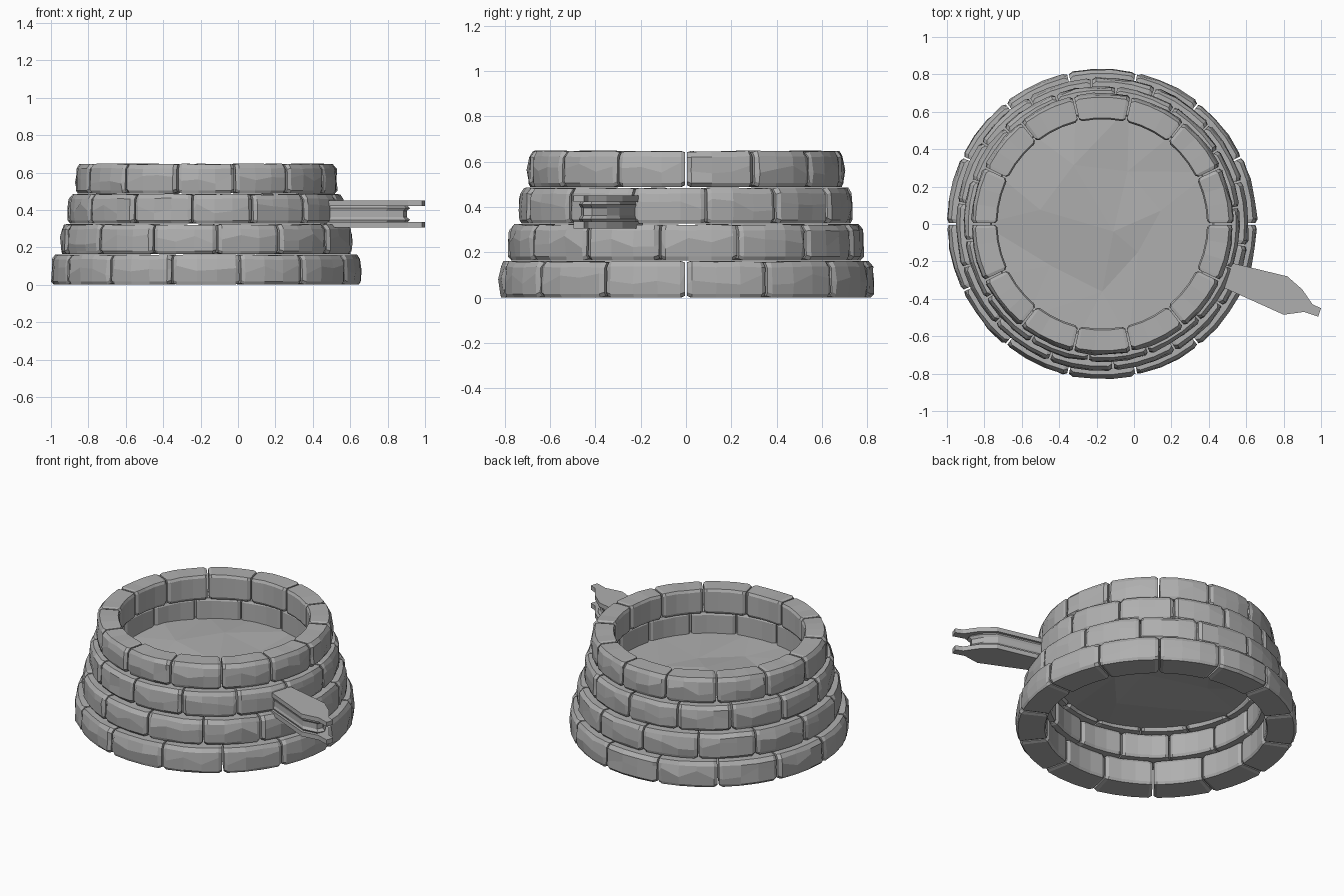
import bpy
import bmesh
import math
import random
from mathutils import Matrix, Vector

random.seed(4)
if "Cube" in bpy.data.objects:
    bpy.data.objects.remove(bpy.data.objects["Cube"])

CENTRE = Vector((-0.17, 0, 0))


def make_material(name, value):
    mat = bpy.data.materials.new(name)
    mat.use_nodes = True
    color = (value, value, value, 1)
    mat.diffuse_color = color
    mat.node_tree.nodes["Principled BSDF"].inputs["Base Color"].default_value = color
    return mat


STONE = make_material("stone grey", 0.43)


def finish(bm, name, location):
    bmesh.ops.recalc_face_normals(bm, faces=bm.faces)
    mesh = bpy.data.meshes.new(name)
    bm.to_mesh(mesh)
    bm.free()
    mesh.materials.append(STONE)
    obj = bpy.data.objects.new(name, mesh)
    obj.location = location
    bpy.context.collection.objects.link(obj)
    return obj


def skin(bm, loops):
    """Bridge equal point loops into a capped solid."""
    rings = [[bm.verts.new(p) for p in loop] for loop in loops]
    n = len(rings[0])
    for a, b in zip(rings, rings[1:]):
        for i in range(n):
            j = (i + 1) % n
            bm.faces.new((a[i], a[j], b[j], b[i]))
    bm.faces.new(rings[0])
    bm.faces.new(rings[-1])


def add_brick(bm, start, end, inner, outer, low, high):
    """Rough hewn stone: a chamfered section swept along an arc."""
    c = 0.016
    mid = (low + high) / 2
    loops = []
    for t in (0, 0.06, 0.36, 0.66, 0.94, 1):
        angle = start + (end - start) * t
        tip = 0.012 if t in (0, 1) else 0
        dent = 0 if tip else random.uniform(0, 0.014)
        sag = 0 if tip else random.uniform(0, 0.006)
        r0, r1 = inner + tip, outer - tip
        z0, z1 = low + tip * 0.6, high - tip * 0.6 - sag
        section = [(r0 + c * 0.5, z0), (r1 - c, z0), (r1 - dent, z0 + c),
                   (r1 - random.uniform(0, 0.008), mid + random.uniform(-0.03, 0.03)),
                   (r1 - dent - 0.004, z1 - c * 1.5), (r1 - c * 1.6, z1),
                   (r0 + c * 0.5, z1), (r0, z1 - c), (r0, z0 + c)]
        loops.append([(r * math.cos(angle), r * math.sin(angle), z) for r, z in section])
    skin(bm, loops)


# Four stepped courses of stones with staggered joints
COUNT = 14
STEP = math.tau / COUNT
COURSES = [
    ("bottom_course", 0.65, 0.832, 0.0, 0.164, 0),
    ("second_course", 0.62, 0.787, 0.164, 0.326, -8.5),
    ("third_course", 0.59, 0.742, 0.326, 0.488, 7),
    ("top_course", 0.56, 0.704, 0.488, 0.65, 0),
]
for name, inner, outer, low, high, offset in COURSES:
    bm = bmesh.new()
    gap = 0.005 / outer
    for k in range(COUNT):
        a = math.radians(offset) + k * STEP
        add_brick(bm, a + gap, a + STEP - gap, inner, outer, low + 0.001, high - 0.001)
    finish(bm, name, CENTRE)

# Uneven floor inside the ring
bm = bmesh.new()
hub = bm.verts.new((0.06, -0.04, 0.37))
previous = [hub]
rows = []
for radius, sides, spread in ((0.3, 7, 0.03), (0.64, 14, 0.012)):
    row = []
    for k in range(sides):
        a = math.tau * (k + (0.25 if sides == 7 else 0)) / sides
        r = radius + (random.uniform(-0.07, 0.07) if sides == 7 else 0)
        z = 0.352 + random.uniform(-spread, spread)
        row.append(bm.verts.new((r * math.cos(a), r * math.sin(a), z)))
    rows.append(row)
near, far = rows
for k in range(7):
    n = (k + 1) % 7
    bm.faces.new((hub, near[k], near[n]))
    bm.faces.new((near[k], far[2 * k], far[2 * k + 1]))
    bm.faces.new((near[k], far[2 * k + 1], near[n]))
    bm.faces.new((near[n], far[2 * k + 1], far[2 * n]))
finish(bm, "floor", CENTRE)

# Bellows: two boards with a pleated body between them
BOARD = [(0.45, -0.19), (0.53, -0.21), (0.82, -0.28), (0.90, -0.35), (0.955, -0.43),
         (1.0, -0.45), (0.985, -0.495), (0.91, -0.47), (0.80, -0.485), (0.49, -0.345),
         (0.44, -0.32)]
BODY = [(0.45, -0.20), (0.53, -0.22), (0.81, -0.29), (0.88, -0.35), (0.92, -0.42),
        (0.90, -0.46), (0.80, -0.472), (0.49, -0.335), (0.44, -0.31)]


def add_layers(name, outline, layers):
    bm = bmesh.new()
    pivot = Vector((0.68, -0.34, 0))
    loops = []
    for z, scale in layers:
        shrink = Matrix.Scale(scale, 3)
        loops.append([pivot + shrink @ (Vector((x, y, 0)) - pivot) + Vector((0, 0, z))
                      for x, y in outline])
    skin(bm, loops)
    finish(bm, name, (0, 0, 0))


add_layers("bellows_lower_board", BOARD, [(0.305, 1), (0.335, 1)])
add_layers("bellows_upper_board", BOARD, [(0.422, 1), (0.45, 1)])
add_layers("bellows_body", BODY, [(0.335, 0.94), (0.347, 1), (0.362, 0.93),
                                  (0.395, 0.93), (0.41, 1), (0.422, 0.94)])
